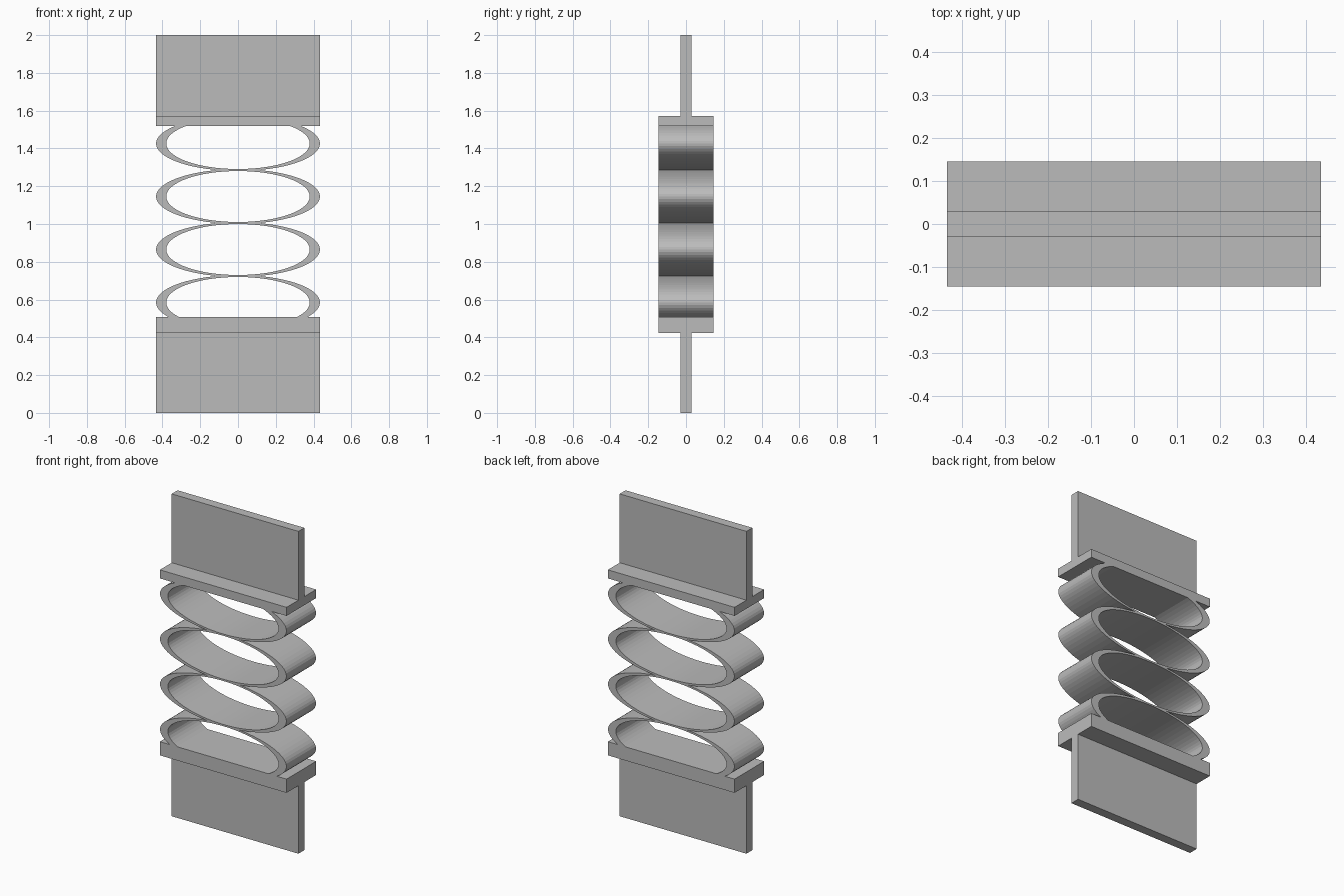
import bpy, bmesh, math

cube = bpy.data.objects.get("Cube")
if cube:
    bpy.data.objects.remove(cube, do_unlink=True)

HALF_WIDTH, HALF_DEPTH, FIN_HALF = 0.435, 0.145, 0.029

grey = bpy.data.materials.new("plain grey")
grey.use_nodes = True
colour = (0.5, 0.5, 0.5, 1)
grey.diffuse_color = colour
grey.node_tree.nodes["Principled BSDF"].inputs["Base Color"].default_value = colour


def add_object(name, bm):
    bmesh.ops.recalc_face_normals(bm, faces=bm.faces)
    mesh = bpy.data.meshes.new(name)
    bm.to_mesh(mesh)
    bm.free()
    mesh.materials.append(grey)
    obj = bpy.data.objects.new(name, mesh)
    bpy.context.collection.objects.link(obj)
    return obj


def add_block(name, half_depth, bottom, top):
    bm = bmesh.new()
    bmesh.ops.create_cube(bm, size=1)
    for v in bm.verts:
        v.co.x *= 2 * HALF_WIDTH
        v.co.y *= 2 * half_depth
        v.co.z = bottom if v.co.z < 0 else top
    add_object(name, bm)


def add_ring(name, centre, segments=64):
    """Flattened elliptical hoop, thicker at its sides, running along y."""
    outer, inner = (0.434, 0.145), (0.38, 0.135)
    bm = bmesh.new()
    rows = []
    for i in range(segments):
        a = math.tau * i / segments
        rows.append([bm.verts.new((rx * math.cos(a), y, centre + rz * math.sin(a)))
                     for (rx, rz), y in ((outer, -HALF_DEPTH), (outer, HALF_DEPTH),
                                         (inner, HALF_DEPTH), (inner, -HALF_DEPTH))])
    for i, row in enumerate(rows):
        after = rows[(i + 1) % segments]
        for j in range(4):
            k = (j + 1) % 4
            bm.faces.new((row[j], row[k], after[k], after[j]))
    add_object(name, bm)


# Mounting fins and the flanges that hold the spring
add_block("lower_fin", FIN_HALF, 0, 0.43)
add_block("lower_flange", HALF_DEPTH, 0.422, 0.507)
add_block("upper_flange", HALF_DEPTH, 1.52, 1.573)
add_block("upper_fin", FIN_HALF, 1.565, 2)

# Stack of four elliptical spring rings
for n in range(4):
    add_ring(f"spring_ring_{n + 1}", 0.5845 + 0.2805 * n)
